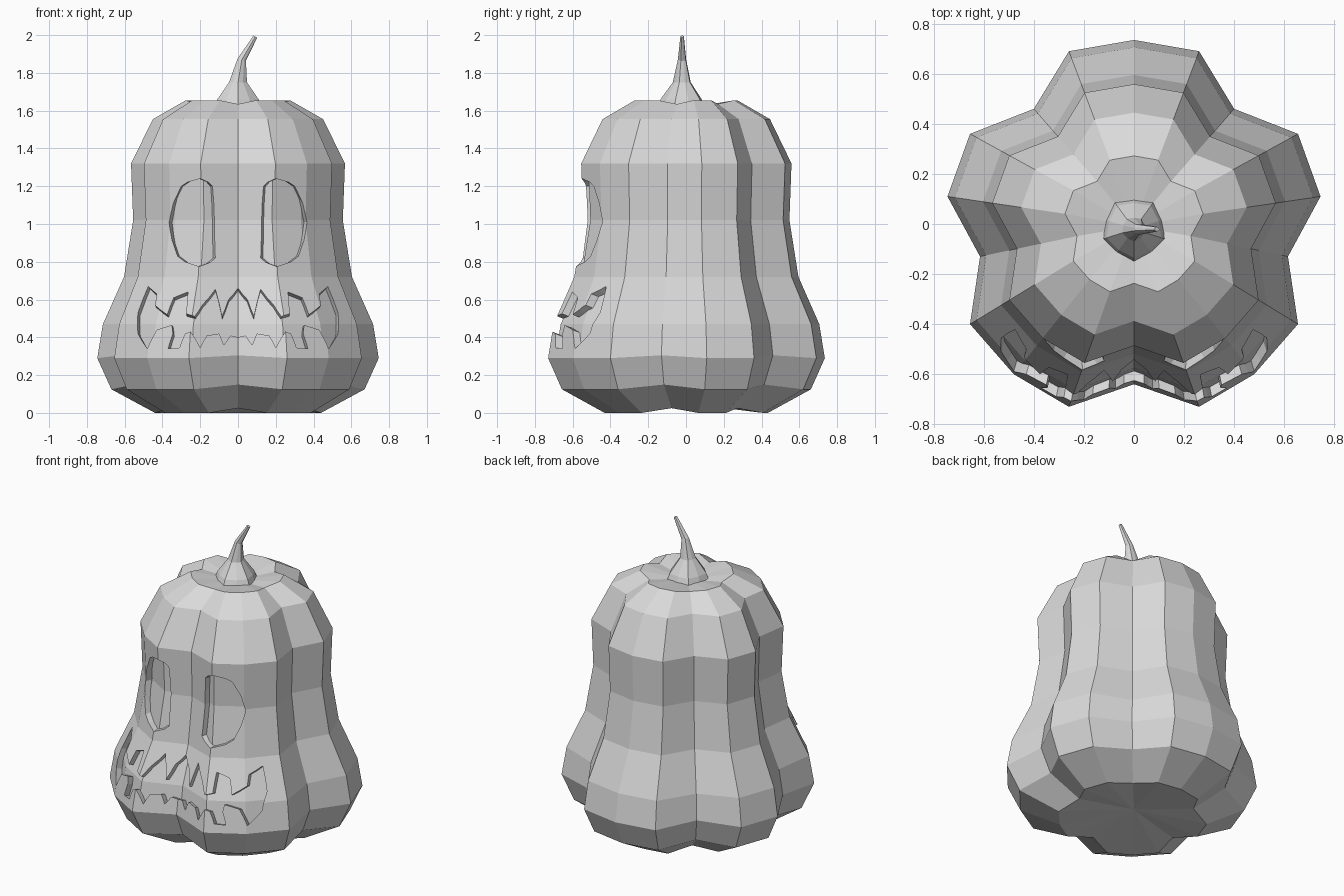
import bpy
import bmesh
import math
from mathutils import Vector
from mathutils.bvhtree import BVHTree

cube = bpy.data.objects.get("Cube")
if cube:
    bpy.data.objects.remove(cube, do_unlink=True)

grey = bpy.data.materials.new("light_grey")
grey.use_nodes = True
grey.diffuse_color = (0.7, 0.7, 0.7, 1)
grey.node_tree.nodes["Principled BSDF"].inputs["Base Color"].default_value = (0.7, 0.7, 0.7, 1)


def make_object(name, bm):
    bmesh.ops.recalc_face_normals(bm, faces=bm.faces[:])
    mesh = bpy.data.meshes.new(name)
    bm.to_mesh(mesh)
    mesh.materials.append(grey)
    obj = bpy.data.objects.new(name, mesh)
    bpy.context.collection.objects.link(obj)
    return obj


def bridge(bm, lower, upper):
    n = len(lower)
    for i in range(n):
        j = (i + 1) % n
        bm.faces.new((lower[i], lower[j], upper[j], upper[i]))


def fan(bm, ring, tip):
    for i in range(len(ring)):
        bm.faces.new((ring[i], ring[(i + 1) % len(ring)], tip))


# Lobed cross-section, right half from the front crease to the back
HALF = [(0, -.64), (.26, -.73), (.48, -.6), (.655, -.4), (.615, -.13),
        (.745, .11), (.655, .36), (.4, .46), (.26, .69), (0, .735)]
OUTLINE = HALF + [(-x, y) for x, y in HALF[-2:0:-1]]
CREASES = {HALF[0], HALF[4], HALF[7], (-.615, -.13), (-.4, .46)}

# Height, scale of the cross-section, lift of the creases
ROWS = [(0, .59, .025), (.125, .9, .025), (.29, 1, .015), (.47, .96, 0), (.72, .81, 0),
        (1.02, .745, 0), (1.32, .76, 0), (1.555, .605, 0), (1.655, .37, -.02)]


def body_bmesh(inset=0):
    bm = bmesh.new()
    rings = []
    for z, scale, lift in ROWS:
        ring = []
        for x, y in OUTLINE:
            s = scale - inset / math.hypot(x, y)
            dz = lift if (x, y) in CREASES else 0
            ring.append(bm.verts.new((x * s, y * s, z + dz)))
        rings.append(ring)
    for lower, upper in zip(rings, rings[1:]):
        bridge(bm, lower, upper)
    fan(bm, rings[0], bm.verts.new((0, 0, .05)))
    fan(bm, rings[-1], bm.verts.new((0, -.01, 1.61)))
    bmesh.ops.recalc_face_normals(bm, faces=bm.faces[:])
    return bm


body_bm = body_bmesh()
surface = BVHTree.FromBMesh(body_bm)
body = make_object("pumpkin_body", body_bm)
core = make_object("carving_floor", body_bmesh(.04))
core.hide_render = True


# Carving cutters that follow the body surface and narrow inwards
def cutter(name, outline, centre, taper, tilt, reach=.14):
    bm = bmesh.new()
    rings = []
    for d in (-reach, reach):
        ring = []
        for x, z in outline:
            hit = surface.ray_cast(Vector((x, -2, z)), Vector((0, 1, 0)))[0]
            ring.append(bm.verts.new((centre + (x - centre) * (1 - taper * d),
                                      hit.y + d, z - tilt * d)))
        rings.append(ring)
    bridge(bm, *rings)
    for ring in rings:
        bm.faces.new(ring)
    bmesh.ops.triangulate(bm, faces=bm.faces[:])
    obj = make_object(name, bm)
    obj.hide_render = True
    subtract(obj, core)
    return obj


def subtract(obj, tool):
    mod = obj.modifiers.new("carve", 'BOOLEAN')
    mod.operation = 'DIFFERENCE'
    mod.solver = 'EXACT'
    mod.object = tool


EYE = [(.135, 1.2), (.2, 1.24), (.3, 1.2), (.365, 1.01), (.32, .83),
       (.205, .775), (.12, .82), (.125, 1.02)]
MOUTH_TOP = [(.05, .6), (.085, .51), (.12, .655), (.19, .57), (.23, .51), (.275, .525),
             (.265, .64), (.34, .61), (.375, .52), (.44, .57), (.43, .63), (.475, .67),
             (.53, .53), (.53, .42)]
MOUTH_LOW = [(.48, .34), (.43, .44), (.35, .465), (.345, .42), (.37, .34), (.31, .345),
             (.28, .42), (.25, .43), (.2, .345), (.165, .41), (.1, .42), (.075, .36), (.04, .41)]
half_mouth = MOUTH_TOP + MOUTH_LOW
mouth = ([(0, .66)] + half_mouth + [(0, .4)]
         + [(-x, z) for x, z in reversed(half_mouth)])

tools = [cutter("left_eye_cutter", EYE, .24, 3, 0),
         cutter("right_eye_cutter", [(-x, z) for x, z in EYE], -.24, 3, 0),
         cutter("mouth_cutter", mouth, 0, .6, .4)]
for tool in tools:
    subtract(body, tool)

# Bake the carving, then drop the helpers
bpy.context.view_layer.update()
deps = bpy.context.evaluated_depsgraph_get()
carved = bpy.data.meshes.new_from_object(body.evaluated_get(deps))
body.modifiers.clear()
body.data = carved
carved.materials.clear()
carved.materials.append(grey)
for face in carved.polygons:
    face.material_index = 0
for helper in tools + [core]:
    bpy.data.objects.remove(helper, do_unlink=True)

# Curved, ribbed stem: centre x, height, radius, lean of the ring
STEM = [(0, 1.61, .135, 0), (0, 1.66, .115, 0), (0, 1.75, .05, 0),
        (.02, 1.87, .023, .3), (.092, 1.992, .01, .6)]
SIDES = 10
bm = bmesh.new()
stem_rings = []
for cx, z, r, lean in STEM:
    ring = []
    for i in range(SIDES):
        a = math.tau * (i + .5) / SIDES
        rib = r * (1 if i % 2 else .9)
        x = rib * math.cos(a)
        ring.append(bm.verts.new((cx + x, -.02 + rib * math.sin(a), z - lean * x)))
    stem_rings.append(ring)
for lower, upper in zip(stem_rings, stem_rings[1:]):
    bridge(bm, lower, upper)
bm.faces.new(stem_rings[0])
bm.faces.new(stem_rings[-1])
make_object("stem", bm)
